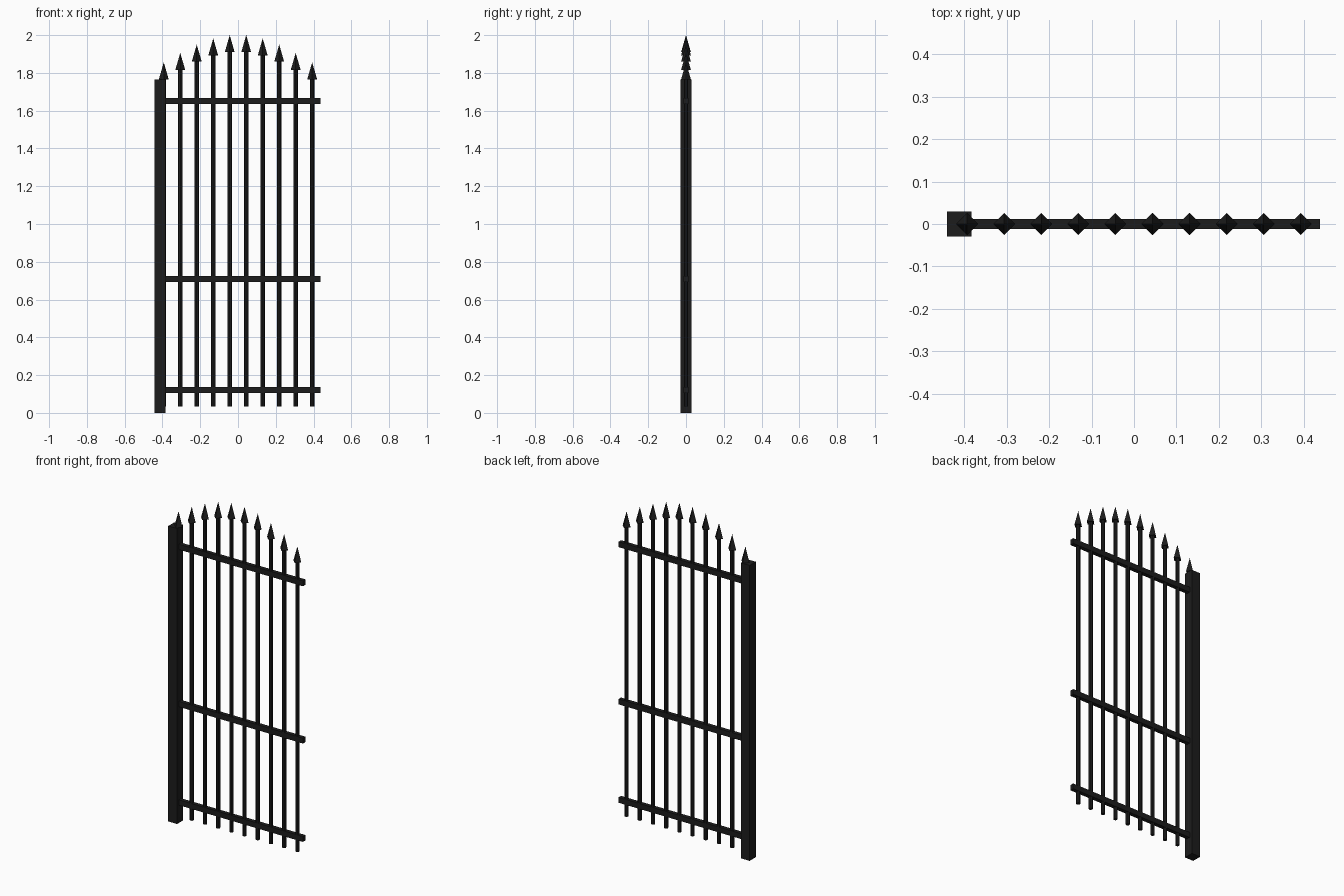
import bpy, math

if "Cube" in bpy.data.objects:
    bpy.data.objects.remove(bpy.data.objects["Cube"])

iron = bpy.data.materials.new("black iron")
iron.diffuse_color = (0.012, 0.012, 0.012, 1)
iron.use_nodes = True
iron.node_tree.nodes["Principled BSDF"].inputs["Base Color"].default_value = iron.diffuse_color


def finish(name):
    o = bpy.context.object
    o.name = name
    o.data.materials.append(iron)
    return o


def box(name, x0, x1, depth, z0, z1):
    bpy.ops.mesh.primitive_cube_add(size=1, location=((x0 + x1) / 2, 0, (z0 + z1) / 2))
    o = finish(name)
    o.scale = (x1 - x0, depth, z1 - z0)


# hinge post
box("hinge_post", -0.441, -0.383, 0.058, 0, 1.766)

# horizontal rails
for i, z in enumerate((0.122, 0.71, 1.65)):
    box(f"rail_{i + 1}", -0.40, 0.438, 0.024, z - 0.016, z + 0.016)

# upright bars with four-sided spear tips following an arch
HEAD = 0.09
for i in range(10):
    x = -0.393 + i * 0.0873
    tip = 1.856 + 0.1462 * math.sin(math.pi * i / 9)
    base = tip - HEAD
    bpy.ops.mesh.primitive_cylinder_add(vertices=8, radius=0.0115, depth=base - 0.034,
                                        location=(x, 0, (base + 0.034) / 2))
    finish(f"bar_{i + 1}")
    bpy.ops.mesh.primitive_cone_add(vertices=4, radius1=0.026, radius2=0, depth=HEAD,
                                    location=(x, 0, base + HEAD / 2))
    finish(f"spear_tip_{i + 1}")
